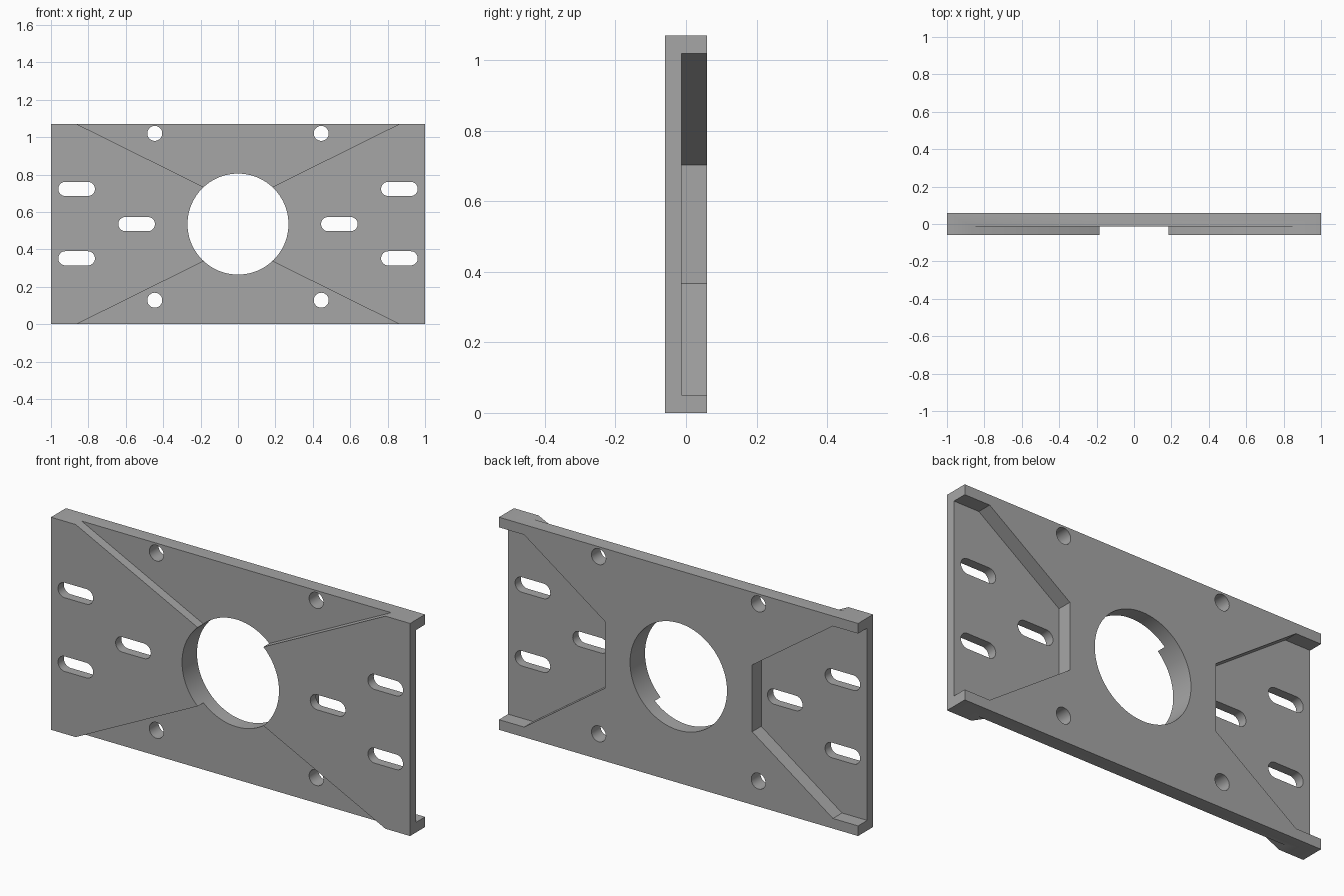
import bpy
import bmesh
from math import cos, sin, pi

if "Cube" in bpy.data.objects:
    bpy.data.objects.remove(bpy.data.objects["Cube"])

HEIGHT = 1.07
MID = HEIGHT / 2
FRONT, STEP, BACK = -0.0595, -0.013, 0.0595
OUT = 0.1  # how far cutters overshoot the plate

grey = bpy.data.materials.new("satin grey")
grey.use_nodes = True
colour = (0.38, 0.38, 0.38, 1)
grey.diffuse_color = colour
grey.node_tree.nodes["Principled BSDF"].inputs["Base Color"].default_value = colour


def prism(name, outline, y0, y1):
    """Extrude an x-z outline from y0 to y1."""
    bm = bmesh.new()
    face = bm.faces.new([bm.verts.new((x, y0, z)) for x, z in outline])
    new = bmesh.ops.extrude_face_region(bm, geom=[face])["geom"]
    moved = [v for v in new if isinstance(v, bmesh.types.BMVert)]
    bmesh.ops.translate(bm, verts=moved, vec=(0, y1 - y0, 0))
    bmesh.ops.recalc_face_normals(bm, faces=bm.faces)
    mesh = bpy.data.meshes.new(name)
    bm.to_mesh(mesh)
    bm.free()
    mesh.materials.append(grey)
    obj = bpy.data.objects.new(name, mesh)
    bpy.context.collection.objects.link(obj)
    return obj


def slot(x, z, radius, half_straight=0.0, steps=32):
    """Outline of a circle, or of a slot with round ends."""
    points = []
    for side in (1, -1):
        for i in range(steps + (half_straight > 0)):
            a = -pi / 2 + pi * i / steps
            points.append((x + side * (half_straight + radius * cos(a)),
                           z + side * radius * sin(a)))
    return points


# Solid block for the whole bracket
plate = prism("mounting_plate", [(-1, 0), (1, 0), (1, HEIGHT), (-1, HEIGHT)], FRONT, BACK)
cutters = []


def cut(name, outline, y0=FRONT - OUT, y1=BACK + OUT):
    obj = prism(name, outline, y0, y1)
    obj.hide_render = True
    cutters.append(obj)


# Recessed wedges above and below the centre on the front
for s in (1, -1):
    wedge = [(-1.064, 0.635), (-0.1, 0.157), (0.1, 0.157), (1.064, 0.635)]
    cut("front_wedge", [(x, MID + s * z) for x, z in wedge], y1=STEP)

# Tapered pockets on the back, open at both ends
for s in (1, -1):
    half = [(1 + OUT, 0.484), (0.86, 0.484), (0.41, 0.168)]
    pocket = half + [(x, -z) for x, z in reversed(half)]
    cut("back_pocket", [(s * x, MID + z) for x, z in pocket], STEP, BACK + OUT)

# Central bore, mounting slots and bolt holes
cut("centre_bore", slot(0, MID, 0.27, steps=48))
for s in (1, -1):
    for x, z in ((0.863, 0.723), (0.863, 0.352), (0.542, MID)):
        cut("long_slot", slot(s * x, z, 0.038, 0.06, 16))
    for z in (1.02, 0.128):
        cut("bolt_hole", slot(s * 0.445, z, 0.04, steps=16))

for cutter in cutters:
    mod = plate.modifiers.new(cutter.name, "BOOLEAN")
    mod.operation = "DIFFERENCE"
    mod.solver = "EXACT"
    mod.object = cutter

# Bake the cuts and drop the cutters
bpy.context.view_layer.update()
graph = bpy.context.evaluated_depsgraph_get()
baked = bpy.data.meshes.new_from_object(plate.evaluated_get(graph))
plate.modifiers.clear()
plate.data = baked
for cutter in cutters:
    bpy.data.objects.remove(cutter)

# One colour, smooth bores and sharp edges
baked.materials.clear()
baked.materials.append(grey)
for face in baked.polygons:
    face.material_index = 0
bpy.ops.object.select_all(action="DESELECT")
plate.select_set(True)
bpy.context.view_layer.objects.active = plate
bpy.ops.object.shade_smooth_by_angle(angle=pi / 6)
